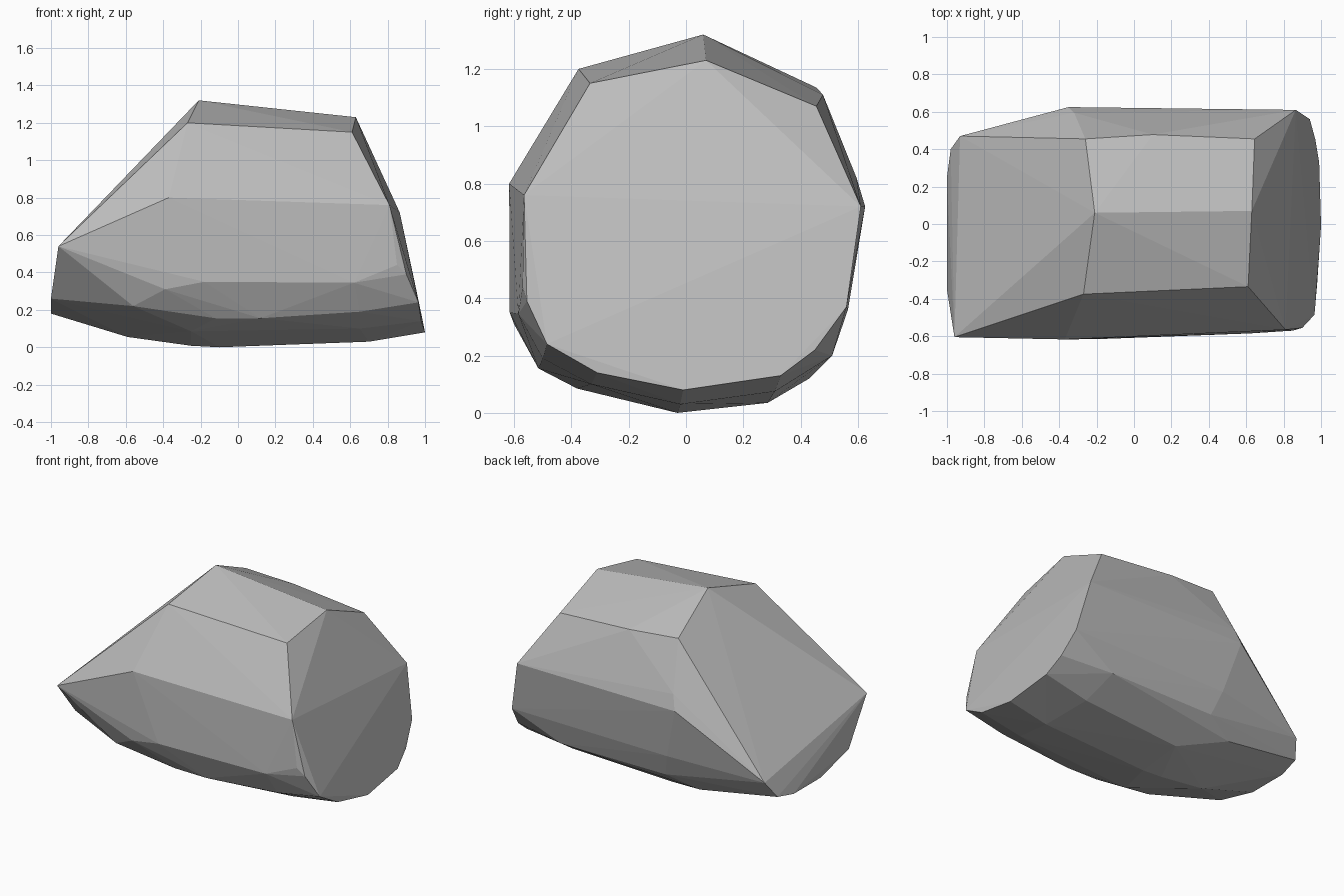
import bpy, bmesh

# Corner points of the boulder, grouped by region
crown = [(-.21, .06, 1.32), (-.27, -.375, 1.20), (.63, .07, 1.23), (.61, -.335, 1.15),
         (-.26, .455, 1.135), (.1, .478, 1.11), (.645, .455, 1.07)]
right_end = [(.865, .61, .72), (.94, .56, .37), (.97, .45, .22), (.99, .33, .13),
             (1, -.01, .08), (.98, -.31, .14), (.965, -.485, .24), (.9, -.555, .39),
             (.85, -.57, .44), (.81, -.565, .76)]
left_end = [(-.96, -.605, .54), (-1, -.35, .26), (-1, -.04, .18), (-1, .25, .18),
            (-.98, .4, .21), (-.93, .47, .32)]
front_side = [(-.37, -.617, .80), (-.18, -.615, .35), (.62, -.585, .345), (-.39, -.6, .31),
              (-.56, -.53, .22), (-.12, -.51, .155), (.12, -.515, .155), (.65, -.5, .19)]
back_side = [(-.35, .625, .72), (-.32, .595, .82), (-.25, .565, .36),
             (-.2, .51, .2), (.6, .51, .2), (-.41, .43, .12)]
underside = [(-.25, -.38, .085), (.65, -.33, .1), (-.59, -.04, .055), (-.25, -.03, .008),
             (-.1, -.03, 0), (.7, -.02, .03), (-.1, .285, .035), (.65, .31, .075)]

# Wrap the corners in a faceted skin
bm = bmesh.new()
for p in crown + right_end + left_end + front_side + back_side + underside:
    bm.verts.new(p)
hull = bmesh.ops.convex_hull(bm, input=bm.verts)
bmesh.ops.delete(bm, geom=list({g for g in hull["geom_interior"] + hull["geom_unused"]
                                if isinstance(g, bmesh.types.BMVert)}), context='VERTS')
bmesh.ops.recalc_face_normals(bm, faces=bm.faces)
mesh = bpy.data.meshes.new("boulder")
bm.to_mesh(mesh)
bm.free()

# Plain stone colour
stone = bpy.data.materials.new("grey stone")
stone.diffuse_color = (.5, .5, .5, 1)
mesh.materials.append(stone)
boulder = bpy.data.objects.new("boulder", mesh)
bpy.context.collection.objects.link(boulder)
